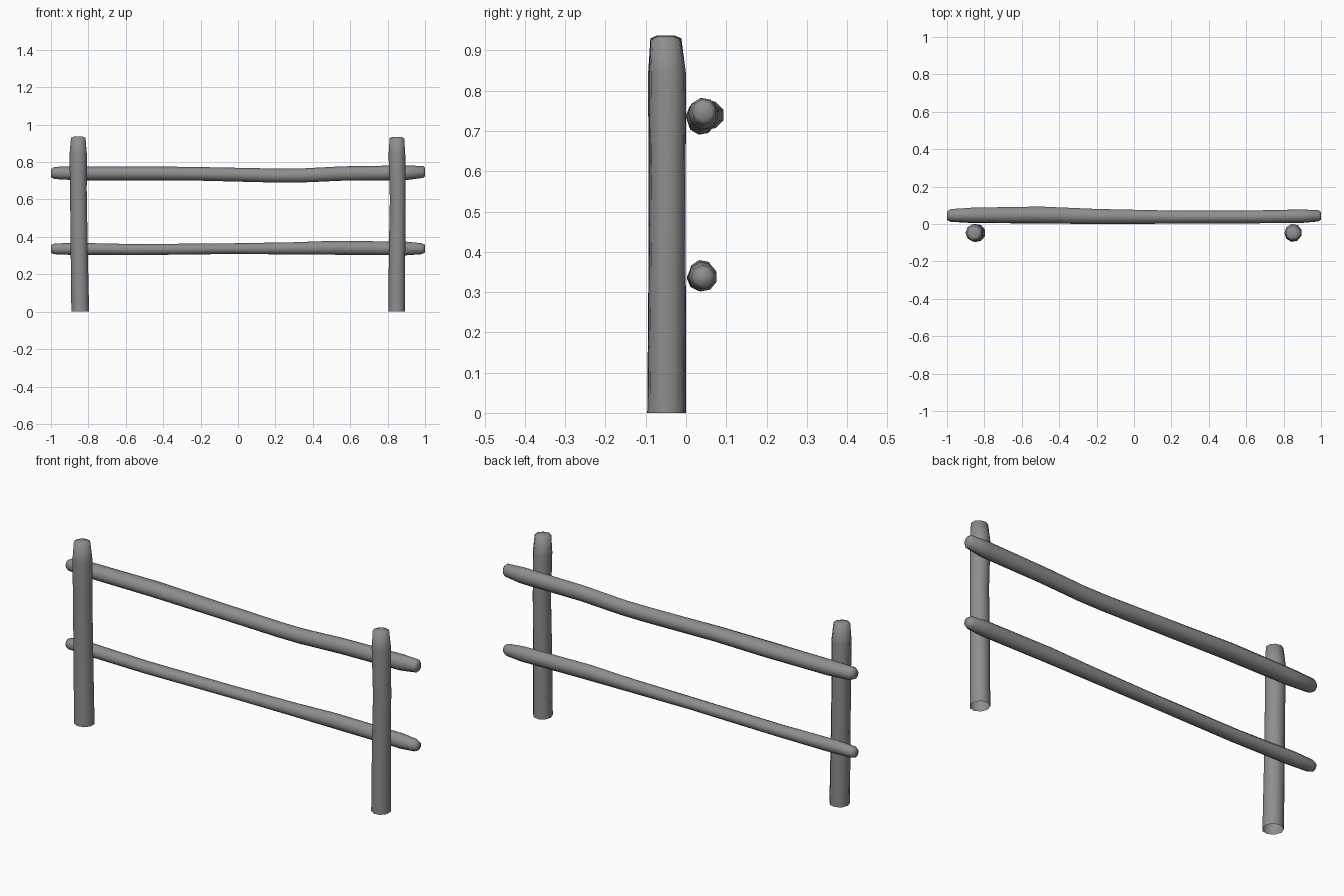
import bpy, bmesh
from math import sin, cos, pi

# Dark grey weathered wood
wood = bpy.data.materials.new("dark_grey_wood")
wood.diffuse_color = (0.27, 0.27, 0.27, 1)


def log(name, stations, axis, sides=9, caps=(True, True)):
    """Loft elliptical rings; station = (centre x, y, z, radius a, radius b)."""
    bm = bmesh.new()
    rings = []
    for x, y, z, a, b in stations:
        ring = []
        for i in range(sides):
            t = 2 * pi * (i + 0.5) / sides
            u, v = a * cos(t), b * sin(t)
            co = (x, y + u, z + v) if axis == 'X' else (x + u, y + v, z)
            ring.append(bm.verts.new(co))
        rings.append(ring)
    for r, s in zip(rings, rings[1:]):
        for i in range(sides):
            j = (i + 1) % sides
            bm.faces.new((r[i], r[j], s[j], s[i]))
    if caps[0]:
        bm.faces.new(rings[0][::-1])
    if caps[1]:
        bm.faces.new(rings[-1])
    bmesh.ops.recalc_face_normals(bm, faces=bm.faces)
    me = bpy.data.meshes.new(name)
    bm.to_mesh(me)
    bm.free()
    me.materials.append(wood)
    ob = bpy.data.objects.new(name, me)
    bpy.context.collection.objects.link(ob)
    bpy.ops.object.select_all(action='DESELECT')
    ob.select_set(True)
    bpy.context.view_layer.objects.active = ob
    bpy.ops.object.shade_smooth_by_angle(angle=1.5)
    return ob


# Posts: slightly leaning logs, bevelled tops, open buried ends
log("left_post", [
    (-0.842, -0.048, 0.0, 0.049, 0.049),
    (-0.848, -0.047, 0.35, 0.047, 0.047),
    (-0.852, -0.047, 0.65, 0.046, 0.047),
    (-0.853, -0.047, 0.84, 0.048, 0.048),
    (-0.853, -0.050, 0.930, 0.040, 0.039),
    (-0.853, -0.050, 0.937, 0.022, 0.022)], 'Z', caps=(False, True))
log("right_post", [
    (0.850, -0.048, 0.0, 0.046, 0.048),
    (0.852, -0.047, 0.35, 0.045, 0.046),
    (0.855, -0.046, 0.60, 0.043, 0.045),
    (0.851, -0.046, 0.84, 0.046, 0.047),
    (0.851, -0.050, 0.928, 0.040, 0.038),
    (0.851, -0.050, 0.935, 0.022, 0.022)], 'Z', caps=(False, True))

# Rails: wavy logs with rounded ends, resting behind the posts
log("upper_rail", [
    (-1.0, 0.046, 0.741, 0.022, 0.022),
    (-0.98, 0.047, 0.742, 0.035, 0.033),
    (-0.86, 0.049, 0.740, 0.041, 0.038),
    (-0.50, 0.050, 0.740, 0.046, 0.038),
    (-0.20, 0.041, 0.737, 0.042, 0.037),
    (0.20, 0.038, 0.728, 0.036, 0.038),
    (0.33, 0.038, 0.728, 0.035, 0.038),
    (0.56, 0.038, 0.739, 0.035, 0.039),
    (0.90, 0.043, 0.743, 0.037, 0.040),
    (0.99, 0.045, 0.747, 0.030, 0.032),
    (1.0, 0.045, 0.747, 0.020, 0.022)], 'X')
log("lower_rail", [
    (-1.0, 0.043, 0.335, 0.021, 0.022),
    (-0.98, 0.042, 0.336, 0.030, 0.029),
    (-0.88, 0.040, 0.336, 0.034, 0.033),
    (-0.55, 0.037, 0.332, 0.034, 0.030),
    (-0.05, 0.036, 0.337, 0.034, 0.029),
    (0.30, 0.038, 0.339, 0.034, 0.033),
    (0.52, 0.039, 0.342, 0.034, 0.038),
    (0.90, 0.042, 0.338, 0.036, 0.037),
    (0.98, 0.043, 0.337, 0.030, 0.030),
    (1.0, 0.043, 0.337, 0.020, 0.021)], 'X')
